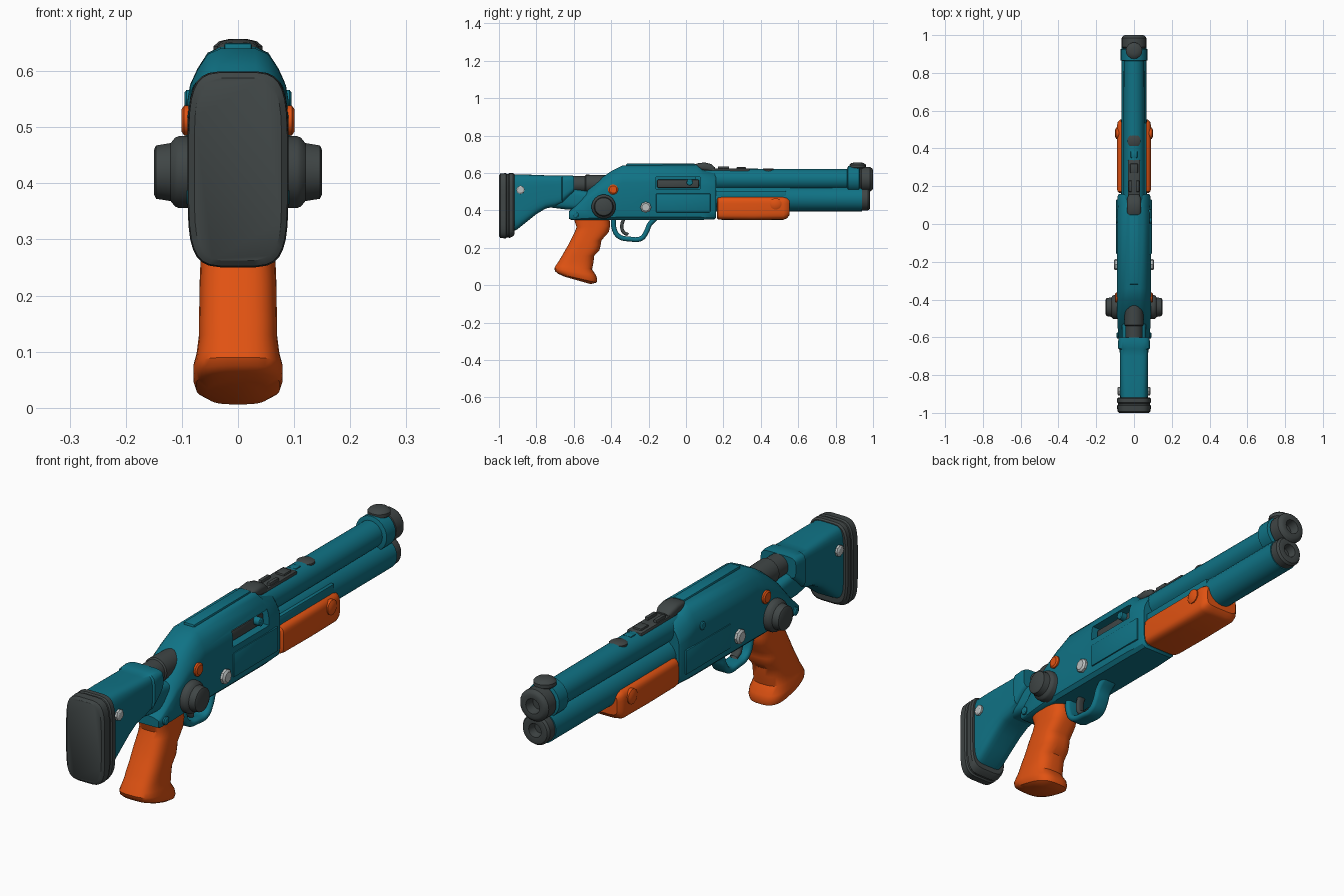
import bpy, bmesh, math
from mathutils import Vector

cube = bpy.data.objects.get("Cube")
if cube:
    bpy.data.objects.remove(cube)


def material(name, rgb):
    m = bpy.data.materials.new(name)
    m.use_nodes = True
    m.diffuse_color = (*rgb, 1)
    bsdf = m.node_tree.nodes["Principled BSDF"]
    bsdf.inputs["Base Color"].default_value = (*rgb, 1)
    bsdf.inputs["Roughness"].default_value = 0.6
    return m


TEAL = material("teal", (0.005, 0.17, 0.235))
ORANGE = material("orange", (0.75, 0.085, 0.006))
GREY = material("dark grey", (0.05, 0.06, 0.06))
SILVER = material("silver", (0.5, 0.53, 0.53))


def shade(obj, angle=35):
    bpy.ops.object.select_all(action='DESELECT')
    obj.select_set(True)
    bpy.context.view_layer.objects.active = obj
    bpy.ops.object.shade_smooth_by_angle(angle=math.radians(angle))


def finish(name, mat, bm):
    bmesh.ops.recalc_face_normals(bm, faces=bm.faces)
    me = bpy.data.meshes.new(name)
    bm.to_mesh(me)
    bm.free()
    me.materials.append(mat)
    obj = bpy.data.objects.new(name, me)
    bpy.context.collection.objects.link(obj)
    shade(obj)
    return obj


def loft(name, mat, rings):
    """Skin a list of equal-length point rings and cap both ends."""
    bm = bmesh.new()
    loops = [[bm.verts.new(p) for p in ring] for ring in rings]
    n = len(loops[0])
    for a, b in zip(loops, loops[1:]):
        for i in range(n):
            j = (i + 1) % n
            bm.faces.new((a[i], a[j], b[j], b[i]))
    bm.faces.new(loops[0])
    bm.faces.new(loops[-1])
    return finish(name, mat, bm)


def oval(a, b, half, power=4, n=32):
    """Rounded-box ring spanning side-profile points a to b (y, z)."""
    a, b = Vector((0, *a)), Vector((0, *b))
    out = []
    for i in range(n):
        t = math.tau * (i + 0.5) / n
        c, s = math.cos(t), math.sin(t)
        c = math.copysign(abs(c) ** (2 / power), c)
        s = math.copysign(abs(s) ** (2 / power), s)
        out.append((a + b) / 2 + (b - a) / 2 * c + Vector((half * s, 0, 0)))
    return out


def upright(name, mat, sections, power=4):
    """Loft along y through sections (y, low z, high z, half width)."""
    return loft(name, mat, [oval((y, lo), (y, hi), w, power) for y, lo, hi, w in sections])


def lathe(name, mat, origin, axis, profile, n=24):
    """Turned part; profile is (distance along axis, radius)."""
    u = {'x': Vector((1, 0, 0)), 'y': Vector((0, 1, 0)), 'z': Vector((0, 0, 1))}[axis]
    v = u.orthogonal()
    w = u.cross(v)
    o = Vector(origin)
    return loft(name, mat, [[o + u * d + (v * math.cos(math.tau * i / n) + w * math.sin(math.tau * i / n)) * r
                             for i in range(n)] for d, r in profile])


def box(name, mat, x, y, z, bevel=0.008):
    bm = bmesh.new()
    bmesh.ops.create_cube(bm, size=1)
    for v in bm.verts:
        v.co = [lo + (hi - lo) * (c + 0.5) for c, (lo, hi) in zip(v.co, (x, y, z))]
    if bevel:
        bmesh.ops.bevel(bm, geom=bm.edges[:], offset=bevel, segments=2, profile=0.5, affect='EDGES')
    return finish(name, mat, bm)


# Stock with rubber pad
upright("butt_pad", GREY, [(-1.0, .262, .588, .078), (-.992, .252, .598, .088), (-.962, .25, .60, .09),
                           (-.957, .256, .595, .085), (-.95, .256, .595, .085), (-.945, .252, .60, .09),
                           (-.925, .262, .60, .09), (-.918, .27, .595, .084)], 4.5)
upright("stock", TEAL, [(-.93, .285, .592, .074), (-.90, .30, .592, .075), (-.85, .34, .592, .075),
                        (-.80, .38, .59, .075), (-.75, .41, .588, .075), (-.70, .42, .587, .075),
                        (-.665, .435, .586, .076), (-.66, .44, .588, .084),
                        (-.62, .48, .588, .084), (-.60, .498, .585, .08)], 5)
upright("stock_neck", TEAL, [(-.72, .415, .53, .06), (-.64, .405, .52, .065), (-.5, .40, .50, .065)])
lathe("stock_rod", GREY, (0, -.62, .54), 'y', [(0, .032), (.08, .032), (.085, .036), (.10, .036), (.2, .034)])


# Receiver body: chamfered top, rounded belly
def body_ring(y, lo, hi, w):
    half = [(0, 1), (.35, 1), (.6, .965), (.8, .87), (.95, .77), (1, .68),
            (1, .16), (.94, .05), (.78, 0), (0, 0)]
    pts = half + [(-px, pz) for px, pz in half[-2:0:-1]]
    return [Vector((px * w, y, lo + (hi - lo) * pz)) for px, pz in pts]


body = loft("receiver", TEAL, [body_ring(*s) for s in [
    (-.625, .355, .395, .076), (-.615, .35, .405, .08), (-.57, .35, .455, .085), (-.52, .35, .515, .088),
    (-.45, .35, .575, .09), (-.40, .35, .61, .09), (-.34, .35, .64, .09),
    (.06, .35, .643, .09), (.09, .35, .615, .088), (.15, .352, .605, .086), (.16, .36, .595, .08)]])

# Ejection port with the bolt inside
cutter = box("port_cutter", TEAL, (.045, .2), (-.16, .075), (.515, .58), 0)
cutter.hide_render = True
mod = body.modifiers.new("port", 'BOOLEAN')
mod.operation = 'DIFFERENCE'
mod.object = cutter
mod.solver = 'EXACT'
bpy.context.view_layer.objects.active = body
bpy.ops.object.modifier_apply(modifier="port")
bpy.data.objects.remove(cutter)
shade(body)
box("bolt", GREY, (.0, .068), (-.155, .07), (.52, .565))
for side, label in ((1, "left"), (-1, "right")):
    box("lower_panel_" + label, TEAL, sorted((side * .08, side * .094)), (-.16, .13), (.39, .49), .004)
box("top_ridge", TEAL, (-.025, .025), (-.32, .05), (.63, .65), .005)

# Knobs, buttons and screws, mirrored on both sides
for side, label in ((1, "left"), (-1, "right")):
    def stud(name, mat, y, z, profile, n=20):
        lathe(name + "_" + label, mat, (0, y, z), 'x', [(side * d, r) for d, r in profile], n)
    stud("knob", GREY, -.44, .42, [(.06, .046), (.105, .046), (.112, .044), (.12, .037),
                                   (.146, .034), (.15, .028)])
    stud("safety_button", ORANGE, -.39, .512, [(.06, .019), (.096, .019), (.101, .014)])
    stud("receiver_screw", SILVER, -.215, .417, [(.06, .021), (.1, .021), (.107, .015)], 8)
    stud("stock_screw", SILVER, -.885, .51, [(.05, .016), (.083, .016), (.088, .011)], 8)
    stud("tang_pin", TEAL, -.59, .375, [(.05, .012), (.088, .012), (.092, .008)], 12)
    stud("front_pin", TEAL, .02, .55, [(.05, .012), (.092, .012), (.095, .009)], 12)
    stud("pump_screw", ORANGE, .48, .435, [(.06, .022), (.094, .022), (.1, .014)], 12)

# Pistol grip with finger grooves: back point, front point, half width
grip = [((-.605, .37), (-.41, .37), .066), ((-.585, .31), (-.405, .32), .066), ((-.595, .285), (-.412, .285), .066),
        ((-.62, .235), (-.452, .24), .068), ((-.632, .212), (-.456, .215), .069), ((-.645, .19), (-.462, .188), .069),
        ((-.665, .155), (-.49, .158), .07), ((-.68, .13), (-.494, .125), .07), ((-.697, .105), (-.502, .085), .074),
        ((-.705, .09), (-.48, .052), .08), ((-.70, .075), (-.474, .03), .08), ((-.685, .062), (-.478, .014), .075),
        ((-.65, .046), (-.51, .006), .055)]
loft("grip", ORANGE, [oval(a, b, w, 3) for a, b, w in grip])


# Trigger guard and trigger: ribbons bent in the side plane
def ribbon(name, mat, points, half, thick):
    cu = bpy.data.curves.new(name, 'CURVE')
    cu.dimensions = '2D'
    cu.fill_mode = 'NONE'
    cu.dimensions = '3D'
    cu.fill_mode = 'FULL'
    cu.extrude, cu.bevel_depth, cu.bevel_resolution = half, thick, 2
    sp = cu.splines.new('BEZIER')
    sp.bezier_points.add(len(points) - 1)
    for bp, p in zip(sp.bezier_points, points):
        bp.co = (*p, 0)
        bp.handle_left_type = bp.handle_right_type = 'AUTO'
    sp.resolution_u = 6
    cu.materials.append(mat)
    obj = bpy.data.objects.new(name, cu)
    obj.rotation_euler = (math.pi / 2, 0, math.pi / 2)
    bpy.context.collection.objects.link(obj)
    bpy.ops.object.select_all(action='DESELECT')
    obj.select_set(True)
    bpy.context.view_layer.objects.active = obj
    bpy.ops.object.convert(target='MESH')
    shade(bpy.context.object, 50)


ribbon("trigger_guard", TEAL, [(-.385, .37), (-.386, .31), (-.36, .262), (-.30, .247),
                               (-.24, .25), (-.212, .285), (-.195, .325), (-.16, .36)], .022, .013)
ribbon("trigger", GREY, [(-.325, .37), (-.343, .32), (-.335, .285), (-.31, .27)], .008, .009)

# Barrel, magazine tube and their hollow end caps
lathe("barrel", TEAL, (0, 0, .567), 'y', [(.05, .04), (.2, .04), (.95, .038)])
lathe("muzzle", GREY, (0, 0, .567), 'y', [(.93, .04), (.937, .046), (.985, .046), (.995, .041),
                                          (1.0, .034), (.998, .022), (.96, .018)])
lathe("magazine_tube", TEAL, (0, 0, .462), 'y', [(.1, .048), (.55, .048), (.56, .047), (.94, .047)])
lathe("magazine_cap", GREY, (0, 0, .462), 'y', [(.925, .04), (.932, .044), (.972, .044), (.982, .039),
                                                (.985, .032), (.983, .02), (.95, .016)])
lathe("barrel_collar", TEAL, (0, 0, .567), 'y', [(.862, .04), (.866, .05), (.925, .05), (.93, .04)])
box("barrel_clamp", TEAL, (-.058, .058), (.865, .9), (.535, .605), .012)
box("tube_bridge", TEAL, (-.025, .025), (.865, .915), (.48, .56))
box("clamp_lug", TEAL, (-.02, .02), (.865, .885), (.405, .45), .004)
box("barrel_rib", TEAL, (-.022, .022), (.1, .5), (.58, .614), .005)
box("action_bar", TEAL, (.04, .066), (.1, .535), (.455, .505), .005)

# Pump fore-end
upright("pump", ORANGE, [(.165, .36, .465, .078), (.172, .352, .472, .088), (.19, .35, .474, .09),
                         (.36, .348, .474, .09), (.52, .35, .474, .09), (.54, .358, .47, .086),
                         (.553, .375, .46, .074)], 5)

# Sights and top rail
box("sight_rail", GREY, (-.033, .033), (.1, .34), (.595, .624), .006)
upright("rear_sight", GREY, [(.04, .63, .643, .025), (.06, .62, .652, .036), (.10, .61, .657, .038),
                             (.135, .605, .648, .036), (.155, .605, .63, .028)], 3)
for side, label in ((1, "left"), (-1, "right")):
    box("sight_ear_" + label, GREY, sorted((side * .012, side * .028)), (.17, .23), (.61, .636), .004)
box("rail_catch", GREY, (-.02, .02), (.27, .32), (.61, .632), .004)
lathe("rib_stud", GREY, (0, .44, .59), 'z', [(0, .025), (.028, .025), (.034, .018)], 16)
box("rib_block", TEAL, (-.018, .018), (.35, .385), (.6, .624), .004)
box("front_sight_base", GREY, (-.018, .018), (.885, .945), (.6, .628), .005)
lathe("front_sight", GREY, (0, .918, .62), 'z', [(0, .024), (.01, .031), (.024, .031), (.033, .024), (.037, .012)], 16)
